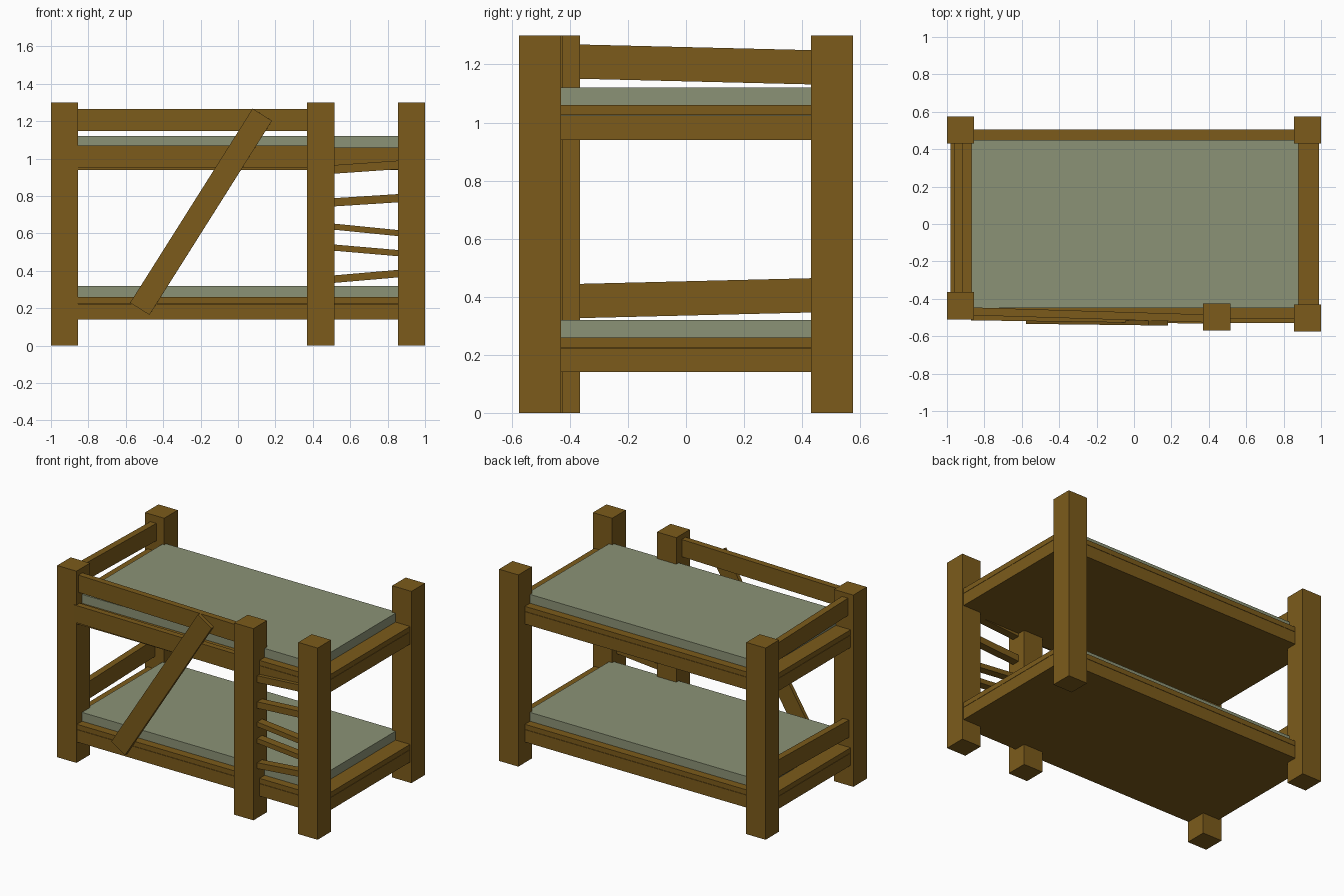
import bpy, bmesh
from mathutils import Vector

if "Cube" in bpy.data.objects:
    bpy.data.objects.remove(bpy.data.objects["Cube"])

def material(name, rgb):
    m = bpy.data.materials.new(name)
    m.diffuse_color = (*rgb, 1)
    m.use_nodes = True
    m.node_tree.nodes["Principled BSDF"].inputs["Base Color"].default_value = m.diffuse_color
    return m

WOOD = material("wood", (0.20, 0.105, 0.011))
FABRIC = material("fabric", (0.26, 0.29, 0.18))

def finish(name, bm, mat):
    bmesh.ops.recalc_face_normals(bm, faces=bm.faces[:])
    me = bpy.data.meshes.new(name)
    bm.to_mesh(me)
    bm.free()
    me.materials.append(mat)
    ob = bpy.data.objects.new(name, me)
    bpy.context.collection.objects.link(ob)
    return ob

def box(name, x, y, z, mat=WOOD):
    bm = bmesh.new()
    bmesh.ops.create_cube(bm, size=1)
    for v in bm.verts:
        v.co = [lo + (c + 0.5) * (hi - lo) for c, (lo, hi) in zip(v.co, (x, y, z))]
    return finish(name, bm, mat)

def plank(name, a, b, width, depth, up=(0, 0, 1)):
    """Board from a to b; width runs along 'up', depth across it."""
    a, b = Vector(a), Vector(b)
    d = (b - a).normalized()
    side = d.cross(Vector(up)).normalized()
    top = side.cross(d)
    bm = bmesh.new()
    bmesh.ops.create_cube(bm, size=1)
    for v in bm.verts:
        c = v.co.copy()
        v.co = (a + b) / 2 + d * c.x * (b - a).length + side * c.y * depth + top * c.z * width
    return finish(name, bm, WOOD)

# Posts
H = 0.0725
for name, x, y in (("back_left_post", -0.9275, 0.503), ("back_right_post", 0.9275, 0.503),
                   ("front_right_post", 0.9275, -0.503), ("front_left_post", -0.9275, -0.437),
                   ("ladder_post", 0.4425, -0.4975)):
    box(name, (x - H, x + H), (y - H, y + H), (0, 1.3))

# Two bunks: base board, rim rails and mattress
L, R, F, B = -0.98, 0.99, -0.505, 0.505
for tag, z in (("lower", 0.14), ("upper", 0.94)):
    box(tag + "_base", (-0.93, 0.93), (-0.48, 0.48), (z, z + 0.085))
    for part, z0, z1 in (("rail", z, z + 0.084), ("rim", z + 0.086, z + 0.12)):
        box(f"{tag}_front_{part}", (-0.87, 0.87), (F, -0.45), (z0, z1))
        box(f"{tag}_back_{part}", (-0.87, 0.87), (0.45, B), (z0, z1))
        box(f"{tag}_left_{part}", (L, -0.87), (-0.44, 0.44), (z0, z1))
        box(f"{tag}_right_{part}", (0.88, R), (-0.44, 0.44), (z0, z1))
    box(tag + "_mattress", (-0.87, 0.88), (-0.45, 0.45), (z + 0.085, z + 0.18), FABRIC)

# Front guard boards and diagonal brace
plank("front_guard", (-0.87, -0.467, 1.207), (0.385, -0.505, 1.207), 0.117, 0.042)
plank("front_facing_board", (-0.87, -0.495, 1.012), (0.40, -0.513, 1.012), 0.117, 0.04)
plank("diagonal_brace", (-0.525, -0.522, 0.197), (0.13, -0.53, 1.235), 0.122, 0.025)

# Left end guards
plank("upper_left_guard", (-0.937, -0.38, 1.21), (-0.937, 0.44, 1.19), 0.118, 0.045)
plank("lower_left_guard", (-0.945, -0.38, 0.385), (-0.945, 0.44, 0.405), 0.118, 0.045)

# Crooked ladder rungs
for i, (zl, zr, w) in enumerate(((0.355, 0.386, 0.04), (0.525, 0.494, 0.033), (0.637, 0.601, 0.032),
                                 (0.766, 0.789, 0.044), (0.942, 0.967, 0.046))):
    plank(f"rung_{i + 1}", (0.505, -0.503, zl), (0.865, -0.503, zr), w, 0.054)
